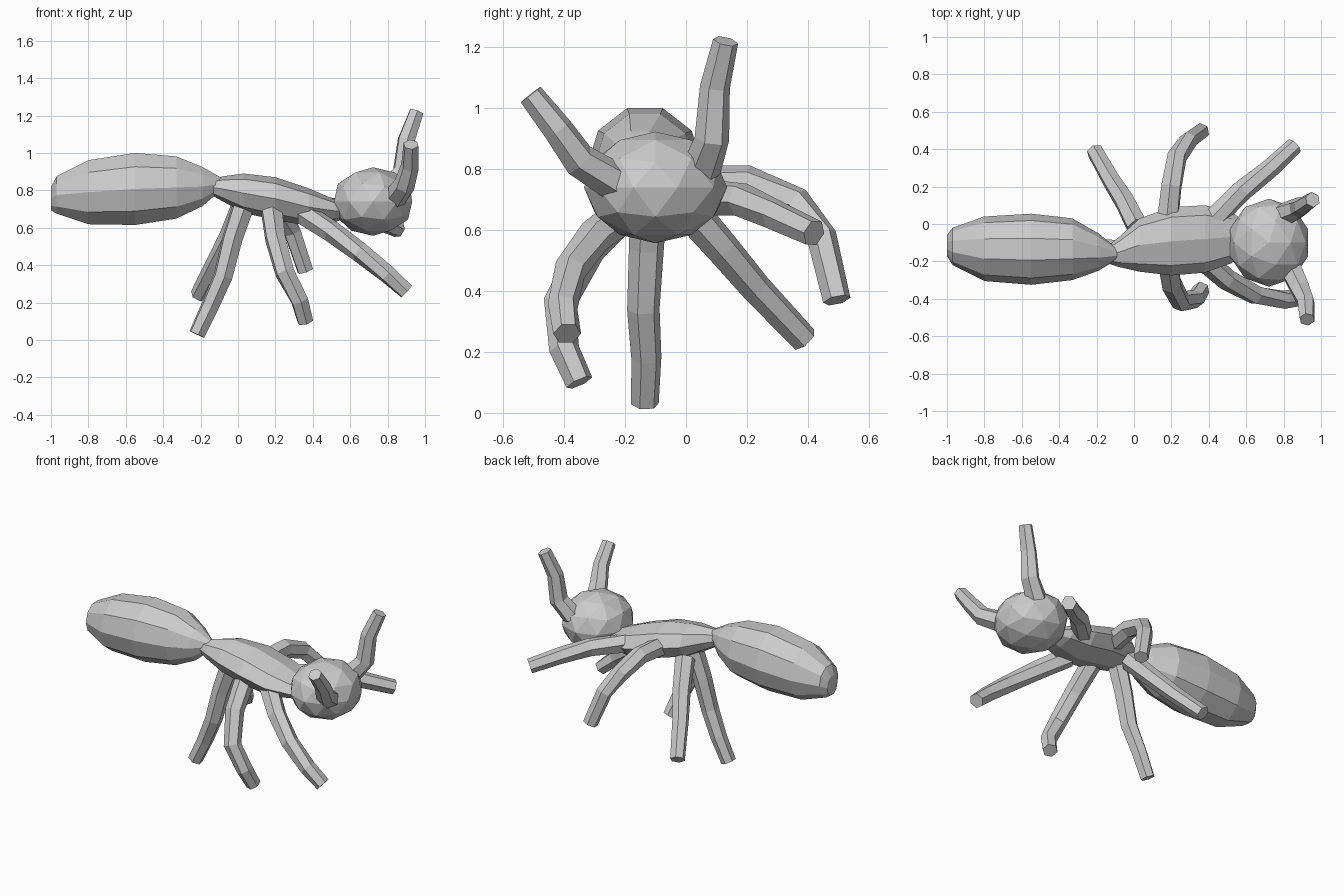
import bpy, bmesh, math
from mathutils import Vector, Matrix

if "Cube" in bpy.data.objects:
    bpy.data.objects.remove(bpy.data.objects["Cube"])


def finish(name, bm):
    bmesh.ops.recalc_face_normals(bm, faces=bm.faces)
    mesh = bpy.data.meshes.new(name)
    bm.to_mesh(mesh)
    bm.free()
    obj = bpy.data.objects.new(name, mesh)
    bpy.context.collection.objects.link(obj)
    return obj


def skin(name, rings):
    """Join a list of point rings into a closed faceted tube."""
    bm = bmesh.new()
    loops = [[bm.verts.new(p) for p in ring] for ring in rings]
    n = len(loops[0])
    for a, b in zip(loops, loops[1:]):
        for i in range(n):
            j = (i + 1) % n
            bm.faces.new((a[i], a[j], b[j], b[i]))
    bm.faces.new(loops[0])
    bm.faces.new(loops[-1])
    return finish(name, bm)


def body(name, stations, sides):
    """Stations along x: (x, y low, y high, z low, z high)."""
    rings = []
    for k, (x, y0, y1, z0, z1) in enumerate(stations):
        ring = []
        for i in range(sides):
            a = 2 * math.pi * i / sides
            ring.append(Vector((x, (y0 + y1) / 2 + (y1 - y0) / 2 * math.cos(a),
                                (z0 + z1) / 2 + (z1 - z0) / 2 * math.sin(a))))
        rings.append(ring)
    return skin(name, rings)


def limb(name, path, radii, sides=6):
    """Angular tube along a path."""
    pts = [Vector(p) for p in path]
    rings = []
    for k, p in enumerate(pts):
        d = (pts[min(k + 1, len(pts) - 1)] - pts[max(k - 1, 0)]).normalized()
        u = d.cross(Vector((1, 0.15, 0.1))).normalized()
        v = d.cross(u)
        t = k / (len(pts) - 1)
        r = radii[0] * (1 - t) + radii[1] * t
        ring = [p + r * (u * math.cos(2 * math.pi * i / sides) + v * math.sin(2 * math.pi * i / sides))
                for i in range(sides)]
        rings.append(ring)
    return skin(name, rings)


# Abdomen
body("abdomen", [
    (-1.00, -0.17, -0.06, 0.69, 0.82),
    (-0.97, -0.22, -0.02, 0.67, 0.88),
    (-0.80, -0.305, 0.04, 0.61, 0.97),
    (-0.55, -0.325, 0.055, 0.605, 1.01),
    (-0.33, -0.30, 0.03, 0.64, 0.99),
    (-0.19, -0.25, -0.05, 0.71, 0.93),
    (-0.09, -0.19, -0.13, 0.80, 0.87)], 10)

# Thorax
body("thorax", [
    (-0.17, -0.20, -0.14, 0.79, 0.85),
    (-0.08, -0.23, -0.07, 0.74, 0.875),
    (0.03, -0.255, 0.03, 0.68, 0.89),
    (0.20, -0.275, 0.09, 0.64, 0.87),
    (0.38, -0.26, 0.10, 0.61, 0.81),
    (0.52, -0.21, 0.07, 0.63, 0.75),
    (0.60, -0.15, 0.00, 0.66, 0.72)], 8)

# Head
bm = bmesh.new()
bmesh.ops.create_icosphere(bm, subdivisions=2, radius=1.0, matrix=(
    Matrix.Translation((0.722, -0.10, 0.74)) @ Matrix.Diagonal((0.22, 0.235, 0.183, 1))))
finish("head", bm)

# Antennae
limb("left_antenna", [(0.80, 0.05, 0.80), (0.88, 0.085, 0.90), (0.90, 0.095, 1.07),
                      (0.955, 0.13, 1.22)], (0.065, 0.042))
limb("right_antenna", [(0.83, -0.22, 0.75), (0.89, -0.35, 0.83), (0.92, -0.42, 0.93),
                       (0.925, -0.51, 1.045)], (0.065, 0.042))

# Legs
legs = {
    "right_front_leg": [(0.36, -0.18, 0.67), (0.50, -0.30, 0.58), (0.65, -0.38, 0.47),
                        (0.80, -0.405, 0.35), (0.90, -0.39, 0.26)],
    "right_middle_leg": [(0.18, -0.18, 0.69), (0.20, -0.32, 0.54), (0.25, -0.415, 0.36),
                         (0.33, -0.40, 0.21), (0.36, -0.35, 0.10)],
    "right_back_leg": [(0.03, -0.12, 0.72), (-0.03, -0.13, 0.54), (-0.08, -0.14, 0.34),
                       (-0.15, -0.13, 0.18), (-0.22, -0.135, 0.03)],
    "left_front_leg": [(0.42, 0.02, 0.71), (0.58, 0.18, 0.70), (0.72, 0.29, 0.65),
                       (0.86, 0.42, 0.59)],
    "left_middle_leg": [(0.18, 0.02, 0.75), (0.20, 0.20, 0.755), (0.23, 0.36, 0.69),
                        (0.29, 0.445, 0.58), (0.36, 0.495, 0.37)],
    "left_back_leg": [(0.02, -0.02, 0.70), (-0.05, 0.12, 0.54), (-0.12, 0.23, 0.41),
                      (-0.21, 0.39, 0.24)],
}
for name, path in legs.items():
    limb(name, path, (0.062, 0.046))
